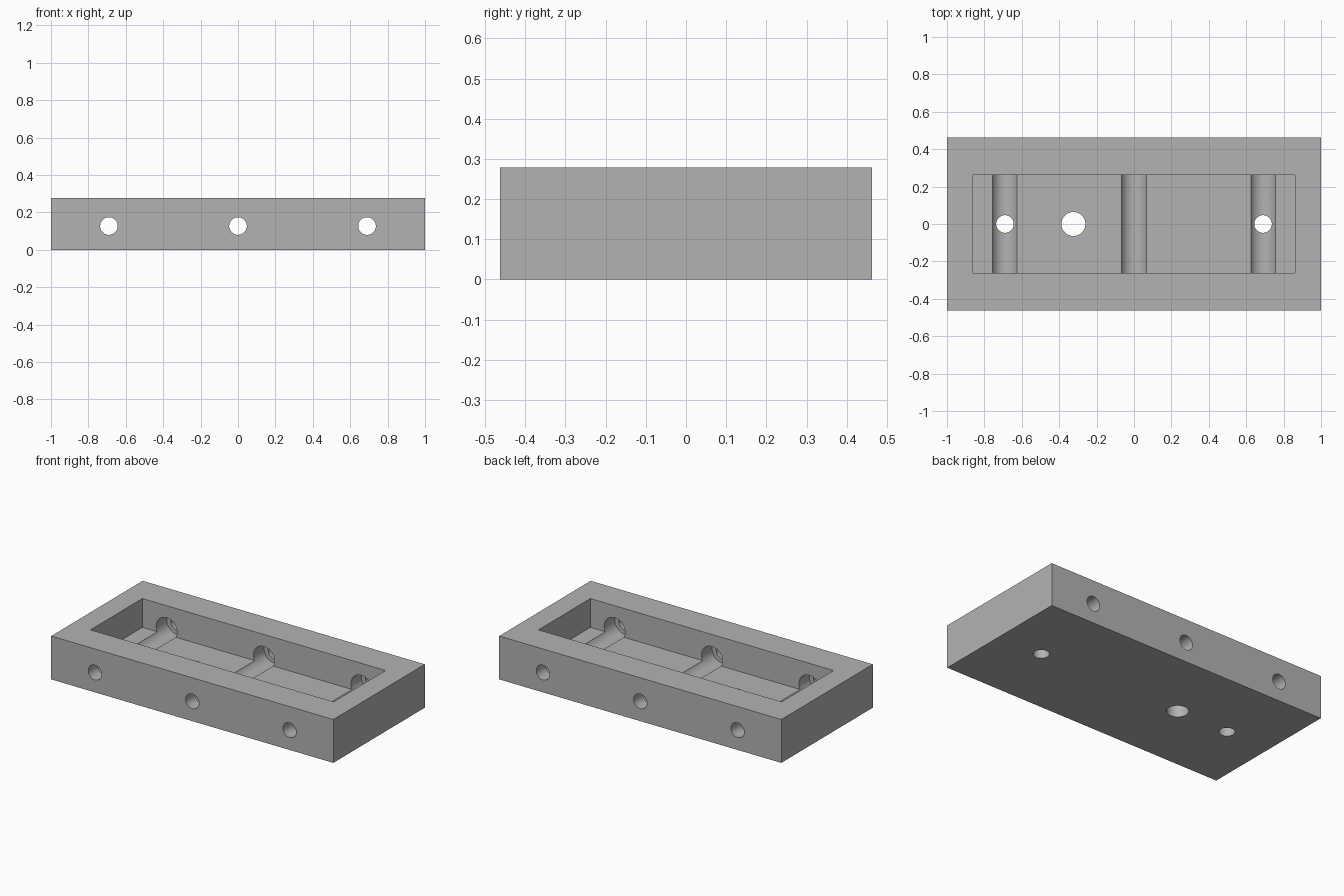
import bpy
import math

if "Cube" in bpy.data.objects:
    bpy.data.objects.remove(bpy.data.objects["Cube"])

LENGTH, WIDTH, HEIGHT = 2.0, 0.926, 0.278
FLOOR = 0.093      # height of the pocket floor
BORE_Z = 0.127     # height of the cross bores
PITCH = 0.69       # spacing of the bores

grey = bpy.data.materials.new("plain grey")
grey.diffuse_color = (0.45, 0.45, 0.45, 1)
grey.use_nodes = True
grey.node_tree.nodes["Principled BSDF"].inputs["Base Color"].default_value = grey.diffuse_color


def box(name, size, centre):
    bpy.ops.mesh.primitive_cube_add(size=1, location=centre)
    ob = bpy.context.object
    ob.name = name
    ob.scale = size
    bpy.ops.object.transform_apply(location=True, rotation=True, scale=True)
    ob.data.materials.append(grey)
    return ob


def rod(name, radius, length, centre, along_y):
    bpy.ops.mesh.primitive_cylinder_add(
        vertices=64, radius=radius, depth=length, location=centre,
        rotation=(math.pi / 2 if along_y else 0, 0, 0))
    ob = bpy.context.object
    ob.name = name
    bpy.ops.object.transform_apply(location=True, rotation=True, scale=True)
    ob.data.materials.append(grey)
    return ob


def cut(target, cutter):
    cutter.hide_render = True
    mod = target.modifiers.new("cut", 'BOOLEAN')
    mod.operation = 'DIFFERENCE'
    mod.solver = 'EXACT'
    mod.object = cutter
    bpy.context.view_layer.objects.active = target
    bpy.ops.object.modifier_apply(modifier=mod.name)
    bpy.data.objects.remove(cutter, do_unlink=True)


# Solid block with a rectangular pocket open at the top
block = box("housing_block", (LENGTH, WIDTH, HEIGHT), (0, 0, HEIGHT / 2))
cut(block, box("pocket_cutter", (1.724, 0.526, 0.4), (0, 0, FLOOR + 0.2)))

# Cross bores: wide in the middle, narrow through the outer walls
for x in (-PITCH, 0, PITCH):
    cut(block, rod("wide_bore_cutter", 0.074, 0.74, (x, 0, BORE_Z), True))
    cut(block, rod("narrow_bore_cutter", 0.047, 1.2, (x, 0, BORE_Z), True))

# Vertical holes through the floor
for x, r in ((-PITCH, 0.047), (PITCH, 0.047), (-0.324, 0.064)):
    cut(block, rod("floor_hole_cutter", r, 0.2, (x, 0, 0.05), False))

# Smooth bores, crisp edges
bpy.ops.object.select_all(action='DESELECT')
block.select_set(True)
bpy.context.view_layer.objects.active = block
bpy.ops.object.shade_smooth_by_angle(angle=math.radians(30))
